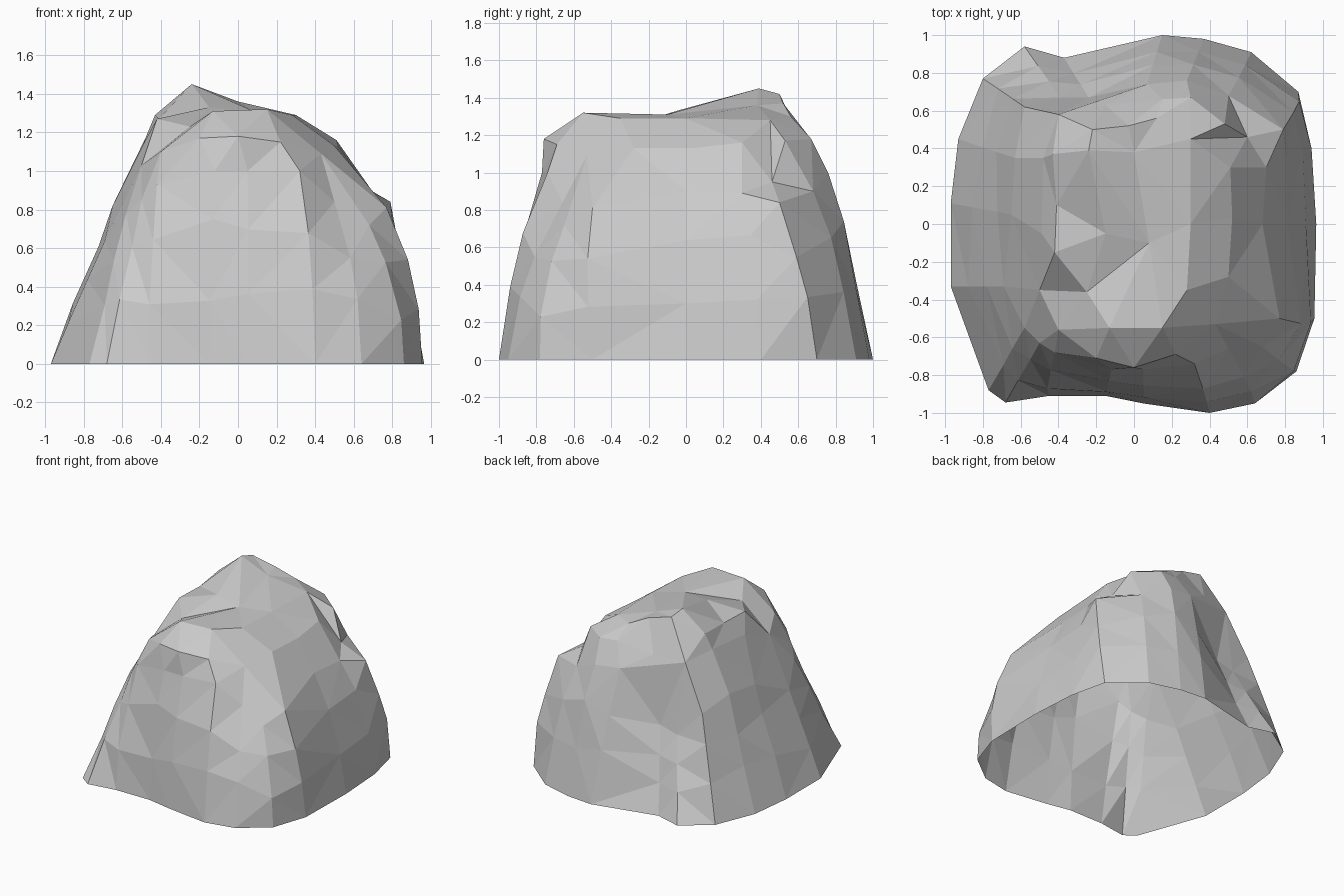
import bpy, bmesh, random
from mathutils import Vector

if "Cube" in bpy.data.objects:
    bpy.data.objects.remove(bpy.data.objects["Cube"])

random.seed(4)

# Ground outline, clockwise seen from above, starting at the right side
base = [(.965, 0), (.955, -.5), (.86, -.78), (.64, -.95), (.4, -1), (.05, -.95), (-.15, -.91),
        (-.45, -.91), (-.68, -.945), (-.77, -.88), (-.97, -.33), (-.97, .11), (-.93, .45),
        (-.8, .77), (-.58, .94), (-.37, .88), (.15, 1), (.37, .98), (.62, .91), (.87, .7), (.94, .4)]
# Top of the steep walls, one point above each ground point
shoulder = [(.68, 0, .9), (.77, -.5, .81), (.68, -.65, .72), (.5, -.66, .84), (.32, -.74, 1),
            (.05, -.77, 1), (-.12, -.77, 1), (-.42, -.68, .93), (-.5, -.63, .85), (-.58, -.55, .78),
            (-.69, -.33, .64), (-.65, .05, .82), (-.63, .35, .85), (-.58, .62, .78), (-.39, .67, .58),
            (-.24, .67, .62), (.07, .74, 1.02), (.28, .76, 1), (.5, .68, .9), (.79, .5, .84),
            (.7, .3, .89)]
# Edge of the upper slopes, with a notch above the ledge at the back right
rim = [(.52, .03, 1.13), (.5, -.28, 1.13), (.43, -.53, 1.09), (.22, -.69, 1.15), (0, -.76, 1.18),
       (-.2, -.71, 1.17), (-.4, -.56, 1.1), (-.5, -.35, 1.03), (-.49, -.05, 1.14), (-.48, .35, 1.17),
       (-.4, .58, 1.13), (-.15, .63, 1.15), (.15, .66, 1.19), (.3, .67, 1.18), (.48, .53, 1.17),
       (.6, .46, .95), (.51, .3, 1.16)]
# Plateau with the peak at the back left
plateau = [(.3, 0, 1.29), (.28, -.35, 1.29), (.15, -.55, 1.32), (-.13, -.55, 1.31),
           (-.25, -.36, 1.23), (-.42, -.15, 1.27), (-.41, .1, 1.27), (-.43, .37, 1.29),
           (-.22, .5, 1.42), (-.03, .52, 1.37), (.12, .56, 1.3), (.3, .45, 1.28)]
crown = [(.08, -.1, 1.31), (-.15, -.05, 1.33), (-.24, .39, 1.45), (0, .38, 1.36)]

bm = bmesh.new()


def ring(points):
    return [bm.verts.new(p) for p in points]


def stitch(a, b):
    """Triangulate between two closed rings, always taking the shorter diagonal."""
    n, m = len(a), len(b)
    start = min(range(m), key=lambda k: (b[k].co - a[0].co).length)
    b = b[start:] + b[:start]
    i = j = 0
    while i < n or j < m:
        p, q, pn, qn = a[i % n], b[j % m], a[(i + 1) % n], b[(j + 1) % m]
        if j == m or (i < n and (pn.co - q.co).length < (qn.co - p.co).length):
            bm.faces.new((p, q, pn))
            i += 1
        else:
            bm.faces.new((p, q, qn))
            j += 1


def wall(t):
    """Craggy ring part way up the walls, bulging on the right and in front."""
    pts = []
    for g, s in zip(base, shoulder):
        p = Vector((*g, 0)).lerp(Vector(s), t + random.uniform(-.05, .05))
        out = Vector((g[0], g[1], 0)).normalized()
        bulge = .05 * max(out.x, 0)
        if g[0] > -.5:
            bulge += .035 * max(-out.y, 0)
        pts.append(p + out * (bulge + random.uniform(-.012, .012)))
    return pts


# Stack the rings into an open-bottomed shell
rings = [ring([(x, y, 0) for x, y in base]), ring(wall(.36)), ring(wall(.7)),
         ring(shoulder), ring(rim), ring(plateau), ring(crown)]
for low, high in zip(rings, rings[1:]):
    stitch(low, high)
top = rings[-1]
bm.faces.new((top[0], top[1], top[2]))
bm.faces.new((top[0], top[2], top[3]))
bmesh.ops.recalc_face_normals(bm, faces=bm.faces)
if sum(f.normal.z for f in bm.faces) < 0:
    bmesh.ops.reverse_faces(bm, faces=bm.faces)

mesh = bpy.data.meshes.new("rock")
bm.to_mesh(mesh)
bm.free()
rock = bpy.data.objects.new("rock", mesh)
bpy.context.collection.objects.link(rock)
